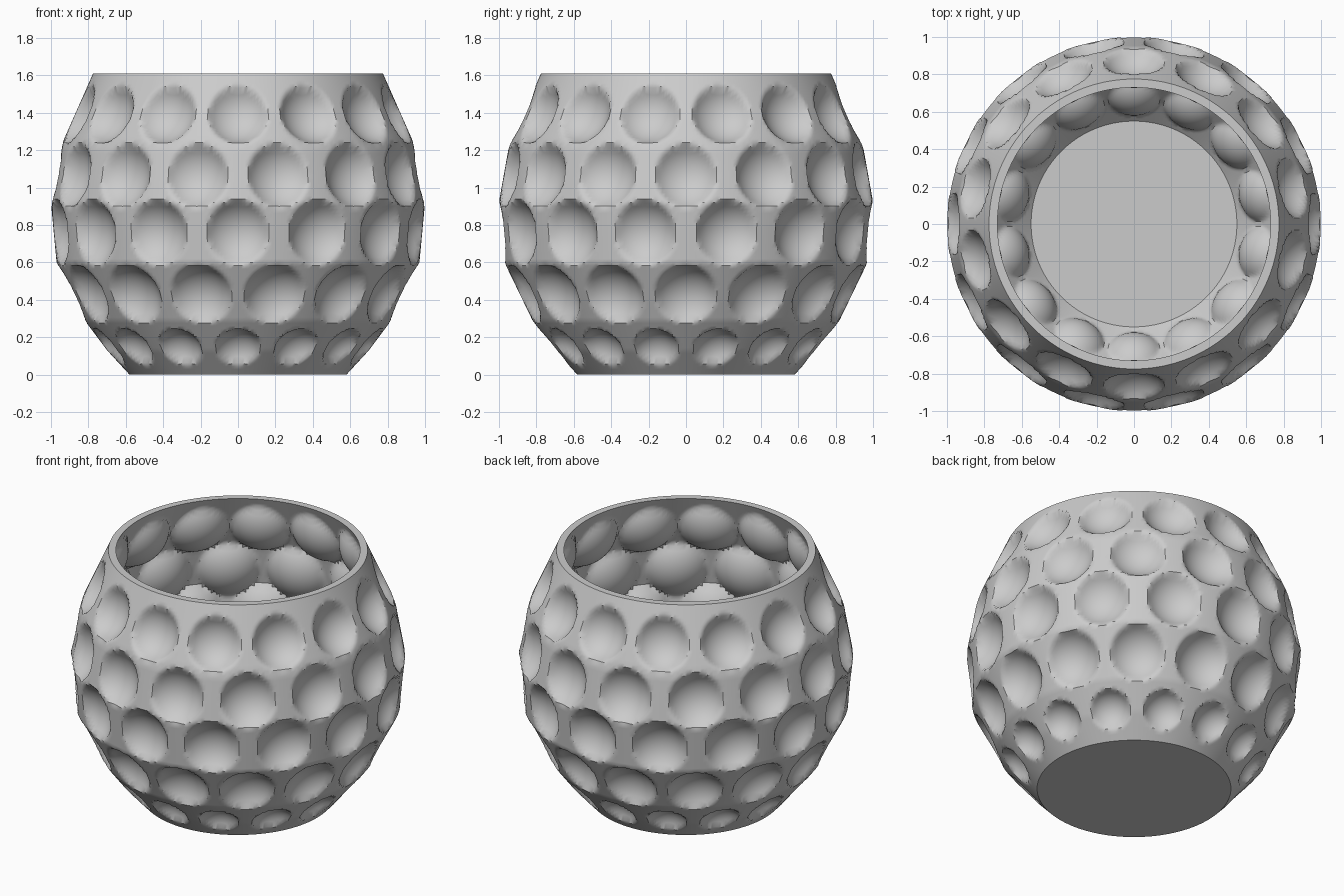
import bpy, math
from mathutils import Vector, Matrix

if "Cube" in bpy.data.objects:
    bpy.data.objects.remove(bpy.data.objects["Cube"])

OUTER = [(.58, 0), (.70, .13), (.82, .29), (.97, .6), (1.0, .92),
         (.95, 1.2), (.93, 1.26), (.775, 1.61)]
INNER = [(.73, 1.61), (.885, 1.25), (.905, 1.2), (.955, .92), (.925, .61),
         (.775, .31), (.655, .15), (.55, .045), (.02, .045)]
WALL = .045
COUNT = 14                  # dimples per row
COLS = 24                   # mesh columns per dimple
STEP = 2 * math.pi / COUNT
CENTRE = Vector((0, 0, .8))
# each row of dimples: height, opening radius, depth
ROWS = [(1.39, .168, .09), (1.065, .175, .09), (.76, .175, .09),
        (.43, .172, .09), (.145, .125, .07)]


def resample(profile, step=.019):
    points = []
    for (r0, z0), (r1, z1) in zip(profile, profile[1:]):
        n = max(1, round(math.hypot(r1 - r0, z1 - z0) / step))
        points += [(r0 + (r1 - r0) * i / n, z0 + (z1 - z0) * i / n) for i in range(n)]
    return points + [profile[-1]]


def radius_at(z):
    for (r0, z0), (r1, z1) in zip(OUTER, OUTER[1:]):
        if z <= z1:
            return r0 + (r1 - r0) * (z - z0) / (z1 - z0)
    return OUTER[-1][0]


def dimple_balls():
    """Spheres that press the dimples into the first sector and its neighbours."""
    balls = []
    for row, (z, opening, depth) in enumerate(ROWS):
        size = (opening ** 2 + depth ** 2) / (2 * depth)
        slope = (radius_at(z + .1) - radius_at(z - .1)) / .2
        for k in (-1, 0, 1, 2):
            a = -math.pi / 2 + (k + .5 * (row % 2)) * STEP
            out = Vector((math.cos(a), math.sin(a), -slope)).normalized()
            r = radius_at(z)
            surface = Vector((r * math.cos(a), r * math.sin(a), z))
            balls.append((surface + out * (size - depth) - CENTRE, size))
    return balls


def pressed(point, balls, grow):
    """Pull a wall point toward the middle until it lies clear of every ball."""
    ray = point - CENTRE
    dist = ray.length
    ray.normalize()
    for c, size in balls:
        b = ray.dot(c)
        disc = b * b - c.length_squared + (size + grow) ** 2
        if disc > 0 and b > 0:
            dist = min(dist, b - math.sqrt(disc))
    return CENTRE + ray * dist


# one sector of the wall: up the outside, over the rim, down the inside
balls = dimple_balls()
path = [(r, z, 0) for r, z in resample(OUTER)] + [(r, z, WALL) for r, z in resample(INNER)]
sector = []
for r, z, grow in path:
    line = []
    for j in range(COLS):
        a = -math.pi / 2 + j * STEP / COLS
        p = Vector((r * math.cos(a), r * math.sin(a), z))
        at_edge = z > 1.6 or z == 0
        line.append(p if at_edge else pressed(p, balls, grow))
    sector.append(line)

# repeat the sector all round
turns = [Matrix.Rotation(k * STEP, 3, 'Z') for k in range(COUNT)]
verts = [turn @ p for line in sector for turn in turns for p in line]
n = COUNT * COLS
faces = []
for i in range(len(path) - 1):
    for j in range(n):
        k = (j + 1) % n
        faces.append((i * n + j, i * n + k, (i + 1) * n + k, (i + 1) * n + j))
faces.append(tuple(reversed(range(n))))                     # base
faces.append(tuple(range((len(path) - 1) * n, len(path) * n)))  # floor middle

mesh = bpy.data.meshes.new("dimpled_bowl")
mesh.from_pydata(verts, [], faces)
mesh.update()
bowl = bpy.data.objects.new("dimpled_bowl", mesh)
bpy.context.collection.objects.link(bowl)
bpy.context.view_layer.objects.active = bowl
bowl.select_set(True)
bpy.ops.object.shade_smooth_by_angle(angle=math.radians(35))
